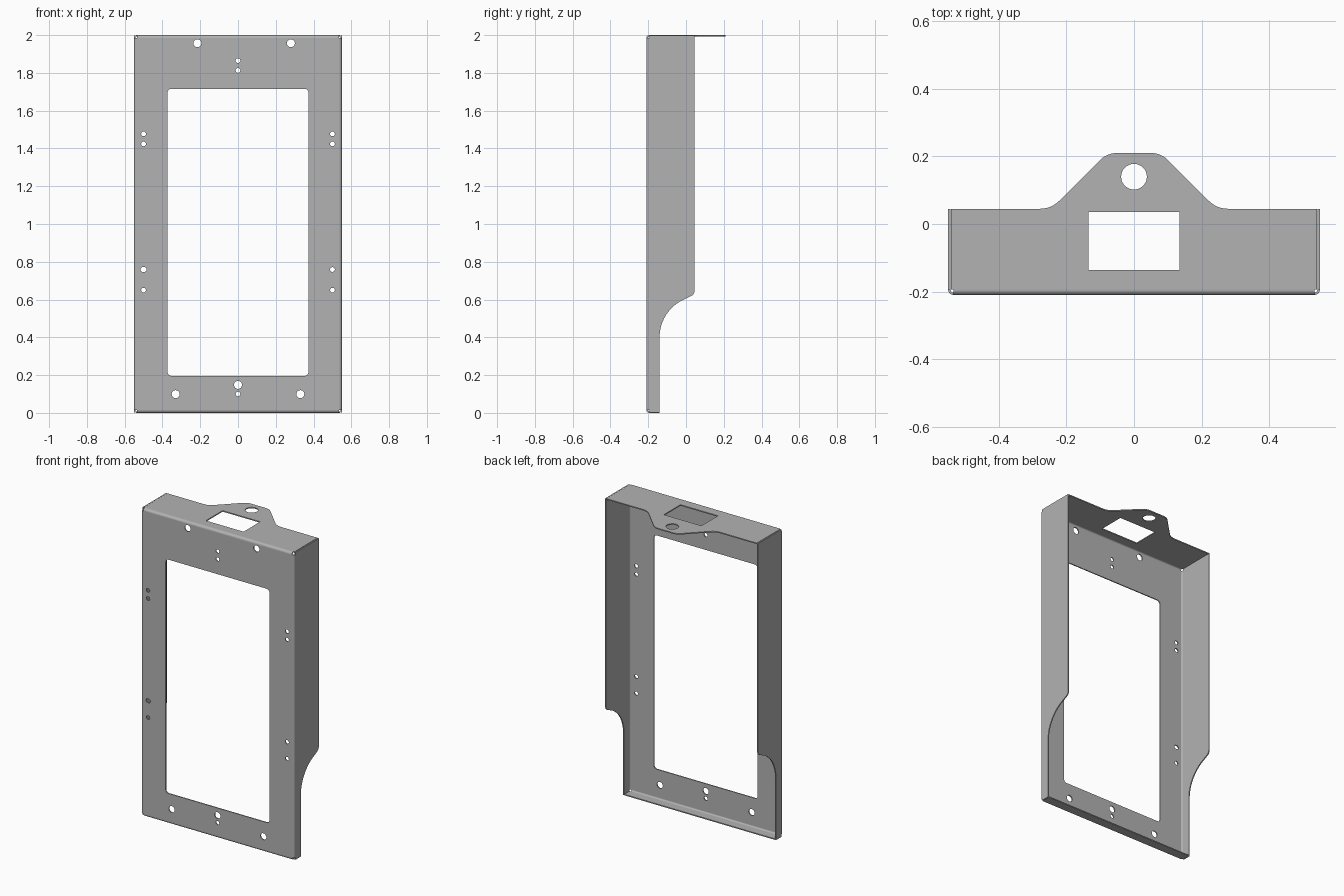
import bpy, bmesh, math
from mathutils import Vector

cube = bpy.data.objects.get("Cube")
if cube:
    bpy.data.objects.remove(cube, do_unlink=True)

W, H = 0.55, 2.0              # half width, height
FRONT, BACK = -0.21, 0.045    # front face and rear edge of the flanges
LIP, TAB = -0.14, 0.21        # rear edge of the bottom lip, tip of the hanging tab
T, R = 0.007, 0.016           # sheet thickness, outer bend radius

steel = bpy.data.materials.new("grey steel")
steel.use_nodes = True
steel.diffuse_color = (0.45, 0.45, 0.45, 1)
steel.node_tree.nodes["Principled BSDF"].inputs["Base Color"].default_value = (0.45, 0.45, 0.45, 1)
parts = []


def circle(u, v, r, stretch=0.0, n=28):
    """Round hole, or a slot when stretched sideways."""
    pts = []
    for i in range(n):
        a = 2 * math.pi * (i + 0.5) / n
        pts.append((u + r * math.cos(a) + math.copysign(stretch, math.cos(a)), v + r * math.sin(a)))
    return pts


def arc(u, v, r, a0, a1, n=12):
    angles = [math.radians(a0 + (a1 - a0) * i / n) for i in range(n + 1)]
    return [(u + r * math.cos(a), v + r * math.sin(a)) for a in angles]


def fillet(corners, n=6):
    """Polygon from (u, v, radius) corners with rounded corners."""
    out = []
    for i, (u, v, r) in enumerate(corners):
        p = Vector((u, v))
        if r == 0:
            out.append((u, v))
            continue
        a = (Vector(corners[i - 1][:2]) - p).normalized()
        b = (Vector(corners[(i + 1) % len(corners)][:2]) - p).normalized()
        half = a.angle(b) / 2
        centre = p + (a + b).normalized() * r / math.sin(half)
        start = p + a * r / math.tan(half) - centre
        end = p + b * r / math.tan(half) - centre
        for k in range(n + 1):
            d = start.lerp(end, k / n).normalized() * r
            out.append(tuple(centre + d))
    return out


def rect(u0, u1, v0, v1, r=0.0):
    return fillet([(u0, v0, r), (u1, v0, r), (u1, v1, r), (u0, v1, r)])


def plate(name, axes, w0, w1, outline, holes=()):
    """Fill an outline with holes, then extrude it along the third named axis."""
    order = ["xyz".index(c) for c in axes]

    def place(u, v, w):
        co = [0, 0, 0]
        for axis, value in zip(order, (u, v, w)):
            co[axis] = value
        return co

    bm = bmesh.new()
    edges = []
    for loop in [outline, *holes]:
        vs = [bm.verts.new(place(u, v, w0)) for u, v in loop]
        edges += [bm.edges.new((vs[i - 1], vs[i])) for i in range(len(vs))]
    bmesh.ops.triangle_fill(bm, use_beauty=True, use_dissolve=False, edges=edges,
                            normal=place(0, 0, 1))
    ext = bmesh.ops.extrude_face_region(bm, geom=bm.faces[:])
    moved = [g for g in ext["geom"] if isinstance(g, bmesh.types.BMVert)]
    bmesh.ops.translate(bm, verts=moved, vec=place(0, 0, w1 - w0))
    bmesh.ops.recalc_face_normals(bm, faces=bm.faces[:])
    mesh = bpy.data.meshes.new(name)
    bm.to_mesh(mesh)
    bm.free()
    mesh.materials.append(steel)
    obj = bpy.data.objects.new(name, mesh)
    bpy.context.collection.objects.link(obj)
    parts.append(obj)


def bend(name, axes, w0, w1, u, v, a0):
    """Quarter-round fold between two plates."""
    plate(name, axes, w0, w1, arc(u, v, R, a0, a0 + 90, 6) + arc(u, v, R - T, a0 + 90, a0, 6))


# Front frame with window and fixing holes
holes = [rect(-0.373, 0.373, 0.196, 1.716, 0.02)]
for x, z in [(-0.215, 1.957), (0.28, 1.957), (0, 0.148), (-0.33, 0.099), (0.33, 0.099)]:
    holes.append(circle(x, z, 0.021))
for z in (1.865, 1.813, 0.1):
    holes.append(circle(0, z, 0.0125))
for x in (-0.5, 0.5):
    for z in (1.477, 1.424, 0.759, 0.65):
        slot = 0.004 if x < 0 and z == 0.759 else 0.0
        holes.append(circle(x, z, 0.0125, slot))
plate("front_frame", "xzy", FRONT, FRONT + T, rect(-W + R, W - R, R, H - R), holes)

# Side flanges with a curved cut-away toward the bottom
side = [(FRONT + R, 0.001, 0), (LIP, 0.001, 0)]
side += [(y, z, 0) for y, z in arc(0.08, 0.40, 0.22, 180, 115, 14)]
side += [(BACK, 0.627, 0.03), (BACK, H - 0.001, 0), (FRONT + R, H - 0.001, 0)]
for name, s in (("left", 1), ("right", -1)):
    plate(name + "_flange", "yzx", s * (W - T), s * W, fillet(side))
    bend(name + "_bend", "xyz", R, H - R, s * (W - R), FRONT + R, 270 if s > 0 else 180)

# Top flange with the hanging tab, its hole and a rectangular opening
E = W - T - 0.002
top = [(-E, FRONT + R, 0), (E, FRONT + R, 0), (E, BACK, 0), (0.245, BACK, 0.08), (0.08, TAB, 0.07),
       (-0.08, TAB, 0.07), (-0.245, BACK, 0.08), (-E, BACK, 0)]
plate("top_flange", "xyz", H - T, H, fillet(top),
      [circle(0, 0.14, 0.038, n=40), rect(-0.135, 0.135, -0.136, 0.035)])
bend("top_bend", "yzx", -W + R, W - R, FRONT + R, H - R, 90)

# Bottom lip
plate("bottom_lip", "xyz", 0, T, rect(-E, E, FRONT + R, LIP))
bend("bottom_bend", "yzx", -W + R, W - R, FRONT + R, R, 180)

# Smooth the bends and hole walls, keep the sheet edges sharp
for o in bpy.context.view_layer.objects:
    o.select_set(o in parts)
bpy.context.view_layer.objects.active = parts[0]
bpy.ops.object.shade_smooth_by_angle(angle=math.radians(30))
